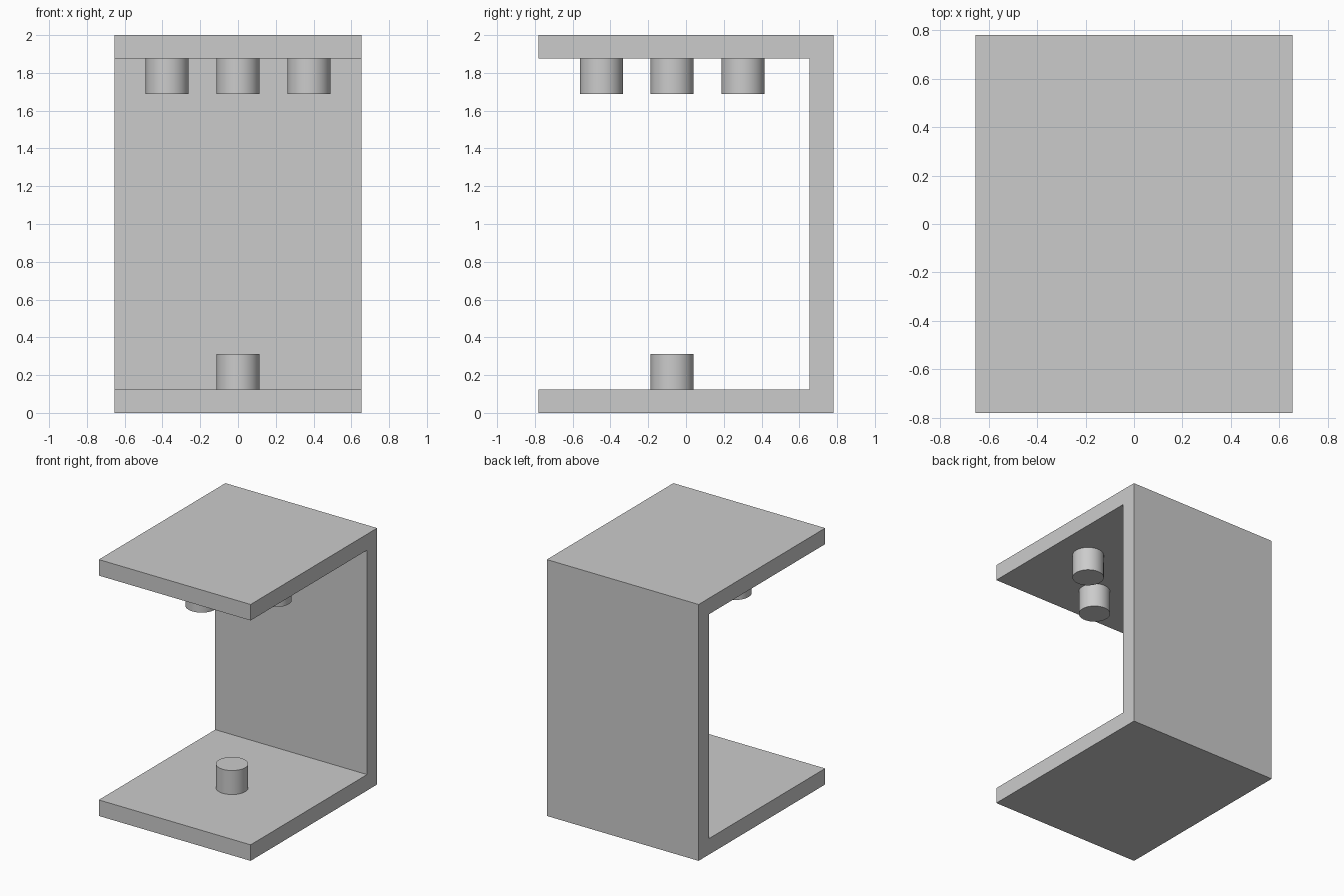
import bpy
import bmesh
import math

cube = bpy.data.objects.get("Cube")
if cube:
    bpy.data.objects.remove(cube, do_unlink=True)

# Overall sizes
HALF_W, HALF_D, HEIGHT, THICK = 0.655, 0.78, 2.0, 0.125
PEG_R, PEG_H, PEG_Y, PEG_STEP = 0.114, 0.1875, -0.073, 0.375

grey = bpy.data.materials.new("light_grey")
grey.use_nodes = True
COLOUR = (0.6, 0.6, 0.6, 1)
grey.diffuse_color = COLOUR
grey.node_tree.nodes["Principled BSDF"].inputs["Base Color"].default_value = COLOUR


def add_peg(name, x, y, bottom):
    """Upright round peg with smooth sides and flat ends."""
    bpy.ops.mesh.primitive_cylinder_add(
        vertices=64, radius=PEG_R, depth=PEG_H, location=(x, y, bottom + PEG_H / 2))
    peg = bpy.context.object
    peg.name = name
    peg.data.materials.append(grey)
    bpy.ops.object.shade_smooth_by_angle(angle=math.radians(30))


# C-shaped bracket: side profile extruded across the width
inner_y, inner_top = HALF_D - THICK, HEIGHT - THICK
profile = [(-HALF_D, 0), (HALF_D, 0), (HALF_D, HEIGHT), (-HALF_D, HEIGHT),
           (-HALF_D, inner_top), (inner_y, inner_top), (inner_y, THICK), (-HALF_D, THICK)]
bm = bmesh.new()
side = bm.faces.new([bm.verts.new((-HALF_W, y, z)) for y, z in profile])
swept = bmesh.ops.extrude_face_region(bm, geom=[side], use_keep_orig=True)
moved = [v for v in swept["geom"] if isinstance(v, bmesh.types.BMVert)]
bmesh.ops.translate(bm, verts=moved, vec=(2 * HALF_W, 0, 0))
bmesh.ops.recalc_face_normals(bm, faces=bm.faces)
mesh = bpy.data.meshes.new("bracket")
bm.to_mesh(mesh)
bm.free()
mesh.materials.append(grey)
bpy.context.collection.objects.link(bpy.data.objects.new("bracket", mesh))

# One peg on the floor plate, four hanging in a cross under the top plate
add_peg("bottom_peg", 0, PEG_Y, THICK)
for label, dx, dy in (("left", 1, 0), ("right", -1, 0), ("front", 0, -1), ("back", 0, 1)):
    add_peg("top_peg_" + label, dx * PEG_STEP, PEG_Y + dy * PEG_STEP, inner_top - PEG_H)
